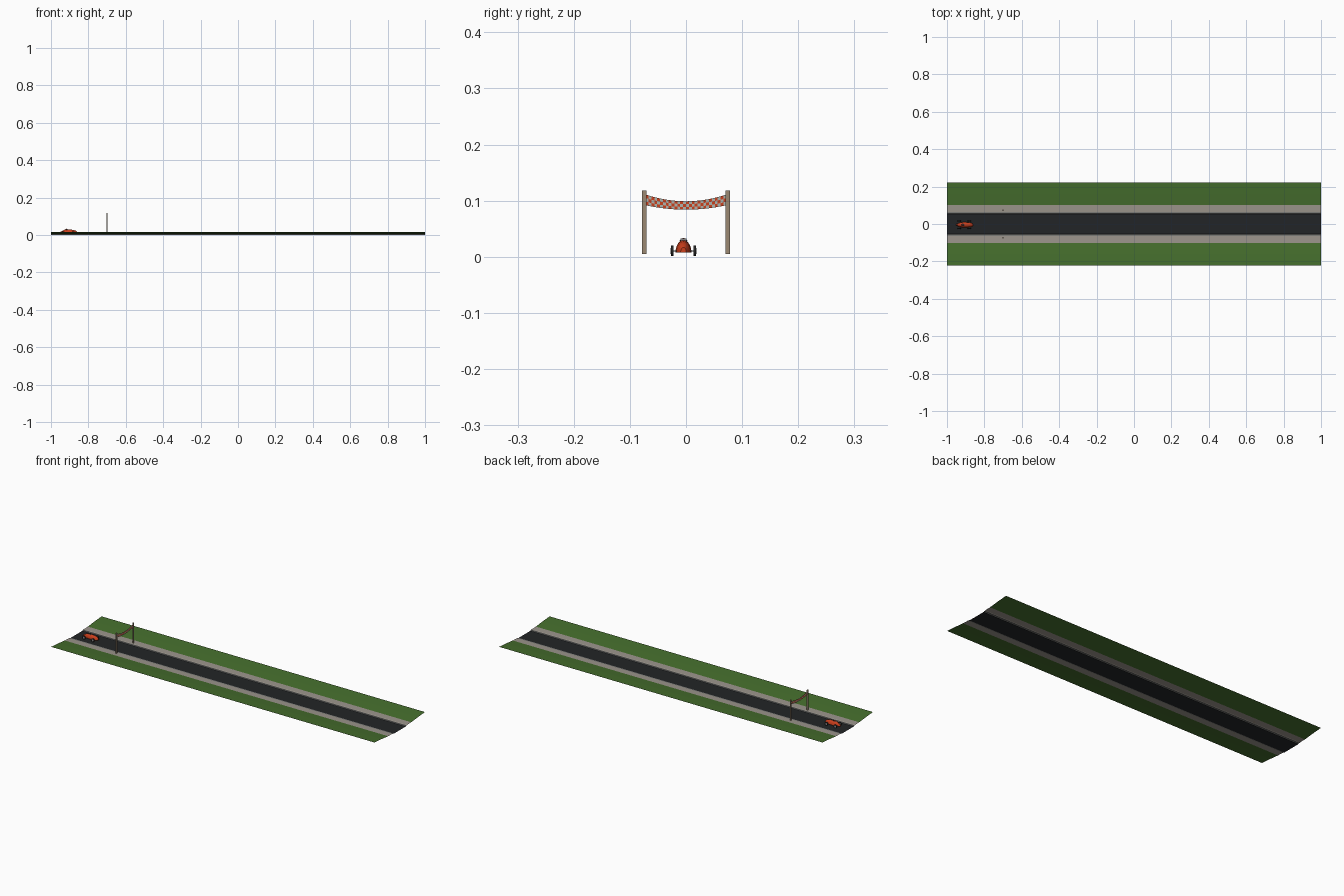
import bpy, bmesh, math
from mathutils import Matrix, Vector

if "Cube" in bpy.data.objects:
    bpy.data.objects.remove(bpy.data.objects["Cube"])


def mat(name, r, g, b):
    m = bpy.data.materials.new(name)
    m.diffuse_color = (r, g, b, 1)
    m.use_nodes = True
    m.node_tree.nodes["Principled BSDF"].inputs["Base Color"].default_value = m.diffuse_color
    return m


GRASS = mat("grass green", 0.06, 0.155, 0.026)
VERGE = mat("verge grey", 0.33, 0.30, 0.26)
KERB = mat("kerb grey", 0.20, 0.20, 0.19)
ROAD = mat("asphalt", 0.016, 0.018, 0.020)
RED = mat("racing red", 0.60, 0.05, 0.012)
TYRE = mat("tyre black", 0.02, 0.02, 0.02)
STEEL = mat("steel grey", 0.25, 0.25, 0.26)
WOOD = mat("post wood", 0.33, 0.25, 0.17)
WHITE = mat("banner white", 0.42, 0.46, 0.42)


def finish(name, bm, mats, smooth=False):
    me = bpy.data.meshes.new(name)
    bm.to_mesh(me)
    bm.free()
    ob = bpy.data.objects.new(name, me)
    bpy.context.collection.objects.link(ob)
    for m in mats:
        me.materials.append(m)
    if smooth:
        bpy.context.view_layer.objects.active = ob
        ob.select_set(True)
        bpy.ops.object.shade_smooth_by_angle(angle=math.radians(40))
        ob.select_set(False)
    return ob


def box(name, centre, size, m):
    bm = bmesh.new()
    bmesh.ops.create_cube(bm, size=1, matrix=Matrix.Translation(centre) @ Matrix.Diagonal((*size, 1)))
    return finish(name, bm, [m])


def cylinder(name, centre, r, length, m, axis="Y", seg=20):
    rot = Matrix.Rotation(math.pi / 2, 4, "X" if axis == "Y" else "Y")
    bm = bmesh.new()
    bmesh.ops.create_cone(bm, cap_ends=True, segments=seg, radius1=r, radius2=r, depth=length,
                          matrix=Matrix.Translation(centre) @ rot)
    return finish(name, bm, [m], True)


def ball(name, centre, size, m):
    bm = bmesh.new()
    bmesh.ops.create_uvsphere(bm, u_segments=14, v_segments=8, radius=1,
                              matrix=Matrix.Translation(centre) @ Matrix.Diagonal((*size, 1)))
    return finish(name, bm, [m], True)


def strip(name, points, m):
    """Open sheet along x with the given (y, z) cross-section."""
    bm = bmesh.new()
    rows = [[bm.verts.new((x, y, z)) for x in (-1, 1)] for y, z in points]
    for a, b in zip(rows, rows[1:]):
        bm.faces.new((a[0], a[1], b[1], b[0]))
    return finish(name, bm, [m])


# Ground strips: sunken road, kerbs, verges and rising grass banks
strip("road", [(-0.054, 0.001), (0.054, 0.001)], ROAD)
for s, side in ((-1, "near"), (1, "far")):
    for name, pts, m in (
            ("kerb", [(0.054, 0.001), (0.056, 0.004), (0.063, 0.004)], KERB),
            ("verge", [(0.063, 0.004), (0.065, 0.005), (0.102, 0.006)], VERGE),
            ("grass", [(0.102, 0.006), (0.16, 0.012), (0.223, 0.017)], GRASS)):
        pts = [(s * y, z) for y, z in pts]
        strip(side + "_" + name, pts if s > 0 else pts[::-1], m)

# Gate posts
for s, side in ((-1, "near"), (1, "far")):
    box(side + "_post", (-0.7, s * 0.0745, 0.0615), (0.007, 0.0075, 0.113), WOOD)

# Sagging checked banner
bm = bmesh.new()
cols, rows = 28, 3
grid = []
for i in range(cols + 1):
    t = 2 * i / cols - 1
    bottom, top = 0.084 + 0.008 * t * t, 0.099 + 0.012 * t * t
    grid.append([bm.verts.new((-0.7, 0.072 * t, bottom + (top - bottom) * j / rows)) for j in range(rows + 1)])
for i in range(cols):
    for j in range(rows):
        f = bm.faces.new((grid[i][j], grid[i + 1][j], grid[i + 1][j + 1], grid[i][j + 1]))
        f.material_index = (i + j) % 2
finish("banner", bm, [RED, WHITE])

# Car body: lofted dome sections, (x, half width, top z)
CY = -0.0045
sections = [(-0.953, 0.002, 0.015), (-0.942, 0.007, 0.021), (-0.928, 0.012, 0.028), (-0.915, 0.014, 0.030),
            (-0.90, 0.0142, 0.029), (-0.88, 0.0125, 0.027), (-0.868, 0.010, 0.023), (-0.861, 0.005, 0.017)]
bm = bmesh.new()
rings = []
n = 14
for x, w, top in sections:
    ring = [bm.verts.new((x, CY + w * math.cos(math.pi * k / n),
                          0.008 + (top - 0.008) * math.sin(math.pi * k / n))) for k in range(n + 1)]
    rings.append(ring)
for a, b in zip(rings, rings[1:]):
    for k in range(n + 1):
        q = (k + 1) % (n + 1)
        bm.faces.new((a[k], a[q], b[q], b[k]))
bm.faces.new(rings[0])
bm.faces.new(rings[-1])
bmesh.ops.recalc_face_normals(bm, faces=bm.faces[:])
finish("car_body", bm, [RED], True)

# Cockpit, driver's helmet and windscreen
ball("cockpit", (-0.915, CY, 0.0285), (0.009, 0.007, 0.0022), TYRE)
ball("helmet", (-0.918, CY, 0.030), (0.004, 0.004, 0.0035), RED)
box("windscreen", (-0.904, CY, 0.030), (0.001, 0.010, 0.006), STEEL)

# Axles, wheels and hubs
for x, end in ((-0.935, "rear"), (-0.88, "front")):
    cylinder(end + "_axle", (x, CY, 0.0105), 0.0012, 0.044, STEEL, seg=8)
    for s, side in ((-1, "right"), (1, "left")):
        y = CY + s * 0.0203
        cylinder(f"{end}_{side}_tyre", (x, y, 0.0105), 0.0093, 0.0042, TYRE)
        cylinder(f"{end}_{side}_hub", (x, y, 0.0105), 0.0055, 0.0050, STEEL, seg=12)
